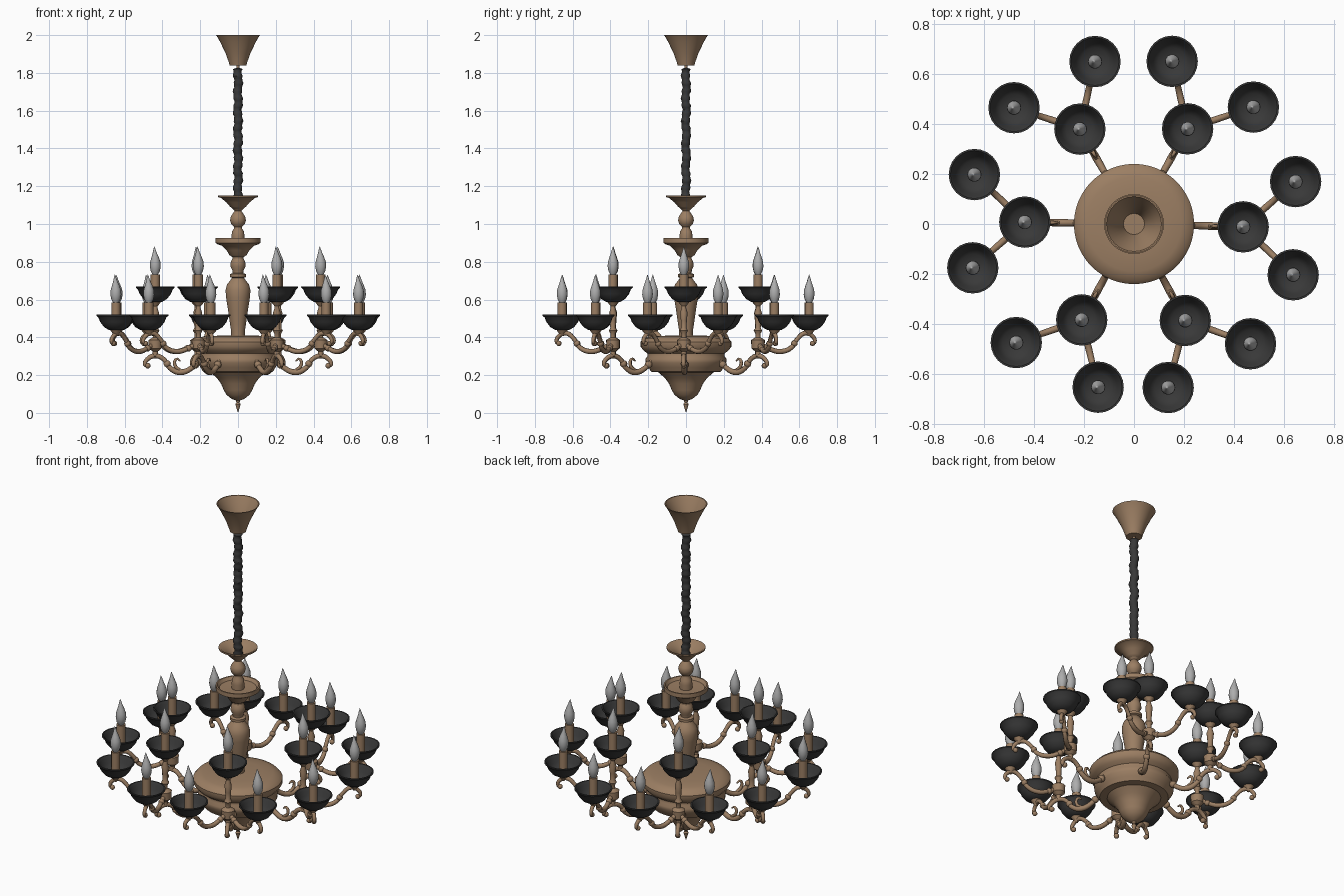
import bpy, bmesh, math
from mathutils import Vector


def material(name, rgb):
    m = bpy.data.materials.new(name)
    m.diffuse_color = (*rgb, 1)
    return m


BRASS = material("antique_brass", (0.33, 0.21, 0.125))
BLACK = material("matte_black", (0.04, 0.04, 0.04))
GLASS = material("bulb_grey", (0.42, 0.42, 0.42))


def finish(bm, name, mat, angle=40):
    mesh = bpy.data.meshes.new(name)
    bm.to_mesh(mesh)
    bm.free()
    mesh.materials.append(mat)
    ob = bpy.data.objects.new(name, mesh)
    bpy.context.collection.objects.link(ob)
    bpy.ops.object.select_all(action='DESELECT')
    ob.select_set(True)
    bpy.context.view_layer.objects.active = ob
    bpy.ops.object.shade_smooth_by_angle(angle=math.radians(angle))
    return ob


def lathe(name, profile, mat, at=(0, 0, 0), sides=32, bend=None):
    """Revolve (radius, z) points about z; bend(z) shifts each ring sideways."""
    bm = bmesh.new()
    rings = []
    for r, z in profile:
        c = Vector((at[0], at[1], at[2] + z))
        if bend:
            c += Vector(bend(z))
        if r == 0:
            rings.append([bm.verts.new(c)] * sides)
        else:
            rings.append([bm.verts.new(c + Vector((r * math.cos(2 * math.pi * i / sides),
                                                   r * math.sin(2 * math.pi * i / sides), 0)))
                          for i in range(sides)])
    for a, b in zip(rings, rings[1:]):
        for i in range(sides):
            j = (i + 1) % sides
            quad = list(dict.fromkeys((a[i], a[j], b[j], b[i])))
            if len(quad) > 2:
                bm.faces.new(quad)
    bmesh.ops.recalc_face_normals(bm, faces=bm.faces)
    return finish(bm, name, mat)


def scroll(name, start, direction, points, radius):
    """Round tube along (distance, z, thickness) points in a vertical plane."""
    cu = bpy.data.curves.new(name, 'CURVE')
    cu.dimensions = '3D'
    cu.bevel_depth = radius
    cu.bevel_resolution = 2
    cu.resolution_u = 5
    cu.use_fill_caps = True
    sp = cu.splines.new('BEZIER')
    sp.bezier_points.add(len(points) - 1)
    for bp, (d, z, t) in zip(sp.bezier_points, points):
        bp.co = (start[0] + direction[0] * d, start[1] + direction[1] * d, z)
        bp.radius = t
        bp.handle_left_type = bp.handle_right_type = 'AUTO'
    cu.materials.append(BRASS)
    ob = bpy.data.objects.new(name, cu)
    bpy.context.collection.objects.link(ob)
    return ob


def bead(name, at, r):
    bm = bmesh.new()
    bmesh.ops.create_uvsphere(bm, u_segments=12, v_segments=8, radius=r)
    bmesh.ops.translate(bm, verts=bm.verts, vec=at)
    return finish(bm, name, BRASS)


# ceiling canopy, an open cup with a small loop under it
lathe("ceiling_canopy", [(0, 1.815), (0.008, 1.82), (0.008, 1.84), (0.044, 1.84), (0.05, 1.86),
                         (0.066, 1.905), (0.095, 1.965), (0.108, 1.988), (0.116, 2.0),
                         (0.11, 2.0), (0.09, 1.965), (0.06, 1.905), (0.042, 1.85), (0, 1.85)], BRASS)

# gathered cloth sleeve over the chain
N = 60
sleeve = [(0, 1.10)] + [(0.023 + 0.003 * math.sin(i * 1.9), 1.10 + 0.72 * i / N) for i in range(N + 1)] + [(0, 1.83)]
lathe("chain_sleeve", sleeve, BLACK, sides=14,
      bend=lambda z: (0.003 * math.sin(z * 62), 0.003 * math.cos(z * 51), 0))

# turned central column: cup, baluster, dish, vase
lathe("top_cup", [(0, 1.075), (0.028, 1.08), (0.042, 1.092), (0.062, 1.115), (0.09, 1.138), (0.105, 1.142),
                  (0.105, 1.15), (0.098, 1.15), (0.055, 1.118), (0.03, 1.095), (0, 1.095)], BRASS)
lathe("upper_baluster", [(0.028, 1.08), (0.018, 1.07), (0.024, 1.06), (0.038, 1.04), (0.042, 1.02), (0.036, 1.0),
                         (0.022, 0.985), (0.022, 0.975), (0.032, 0.96), (0.034, 0.935), (0.034, 0.90)], BRASS)
lathe("middle_dish", [(0.034, 0.905), (0.10, 0.908), (0.112, 0.925), (0.12, 0.925), (0.12, 0.90), (0.108, 0.893),
                      (0.085, 0.885), (0.06, 0.86), (0.045, 0.835), (0.03, 0.825), (0.03, 0.815)], BRASS)
lathe("vase_column", [(0.028, 0.82), (0.038, 0.80), (0.04, 0.775), (0.03, 0.755), (0.028, 0.74), (0.043, 0.735),
                      (0.043, 0.72), (0.032, 0.715), (0.042, 0.70), (0.058, 0.68), (0.066, 0.65), (0.063, 0.61),
                      (0.052, 0.54), (0.042, 0.47), (0.036, 0.43), (0.036, 0.39)], BRASS)

# large drum body and the bowl with a spike under it
lathe("drum_body", [(0.03, 0.41), (0.13, 0.408), (0.19, 0.403), (0.225, 0.393), (0.241, 0.375), (0.24, 0.35),
                    (0.225, 0.33), (0.205, 0.315), (0.205, 0.30), (0.215, 0.285), (0.213, 0.265),
                    (0.198, 0.24), (0.185, 0.218), (0.12, 0.213)], BRASS, sides=48)
lathe("bottom_bowl", [(0.15, 0.22), (0.135, 0.205), (0.112, 0.185), (0.09, 0.155), (0.075, 0.12), (0.06, 0.095),
                      (0.035, 0.075), (0.012, 0.066), (0.008, 0.055), (0.014, 0.045), (0.008, 0.025),
                      (0, 0)], BRASS)


# one light: black dish, brass candle tube, flame bulb; z is the dish bottom
def light(tag, x, y, z):
    at = (x, y, z)
    lathe(tag + "_dish", [(0, 0), (0.035, 0.002), (0.062, 0.018), (0.083, 0.045), (0.092, 0.068), (0.103, 0.078),
                          (0.103, 0.084), (0.096, 0.084), (0.086, 0.07), (0.076, 0.045), (0.055, 0.022),
                          (0, 0.012)], BLACK, at, 24)
    lathe(tag + "_candle", [(0.024, 0.01), (0.024, 0.148), (0, 0.148)], BRASS, at, 14)
    lathe(tag + "_bulb", [(0.014, 0.146), (0.024, 0.165), (0.029, 0.19), (0.027, 0.215), (0.019, 0.24),
                          (0.011, 0.262), (0.006, 0.28), (0, 0.297)], GLASS, at, 14,
          bend=lambda h: (-0.006 * max(0, (h - 0.23) / 0.07), 0, 0))
    lathe(tag + "_socket", [(0.008, -0.03), (0.012, -0.02), (0.026, -0.004), (0.03, 0.004)], BRASS, at, 14)


# S-shaped scroll points: (distance, z, thickness)
MAIN = [(0.19, 0.29, 1), (0.235, 0.245, 1), (0.305, 0.215, 1.15), (0.36, 0.238, 1), (0.395, 0.285, 0.9),
        (0.435, 0.302, 1), (0.475, 0.288, 0.9), (0.492, 0.255, 0.8), (0.478, 0.248, 0.5)]
BRANCH = [(0.02, 0.36, 1), (0.06, 0.34, 1), (0.12, 0.325, 1.1), (0.18, 0.345, 1), (0.215, 0.393, 0.9),
          (0.255, 0.422, 1), (0.292, 0.41, 0.9), (0.308, 0.375, 0.8), (0.295, 0.366, 0.5)]

for n, deg in enumerate((-1.5, 60.6, 119.7, 179, 241.4, 298)):
    a = math.radians(deg)
    d = Vector((math.cos(a), math.sin(a)))
    hub = d * 0.438
    tag = f"arm_{n + 1}"
    # main arm with collar beads and a leaf curl under the dip
    scroll(tag + "_main_scroll", (0, 0), d, MAIN, 0.0135)
    for r, z, s in ((0.225, 0.255, 0.02), (0.375, 0.26, 0.019), (0.478, 0.25, 0.015)):
        bead(tag + "_collar", (d.x * r, d.y * r, z), s)
    scroll(tag + "_main_leaf", (0, 0), d,
           [(0.30, 0.22, 1), (0.335, 0.255, 1), (0.325, 0.285, 0.8), (0.305, 0.275, 0.4)], 0.009)
    # hub and turned stem carrying the upper light
    lathe(tag + "_hub_stem", [(0, 0.295), (0.014, 0.30), (0.014, 0.325), (0.034, 0.342), (0.036, 0.385),
                              (0.026, 0.392), (0.013, 0.40), (0.013, 0.42), (0.022, 0.435), (0.014, 0.45),
                              (0.016, 0.49), (0.02, 0.53), (0.012, 0.555), (0.012, 0.59)], BRASS,
          (hub.x, hub.y, 0), 16)
    light(tag + "_upper", hub.x, hub.y, 0.585)
    # two branches carrying the lower lights
    for side, off in (("right", -16.2), ("left", 16.2)):
        b = math.radians(deg + off)
        tip = Vector((math.cos(b), math.sin(b))) * 0.67
        e = (tip - hub).normalized()
        scroll(f"{tag}_{side}_branch", hub, e, BRANCH, 0.0125)
        for r, z, s in ((0.055, 0.342, 0.017), (0.197, 0.367, 0.017), (0.296, 0.368, 0.014)):
            p = hub + e * r
            bead(f"{tag}_{side}_collar", (p.x, p.y, z), s)
        light(f"{tag}_{side}", tip.x, tip.y, 0.436)
